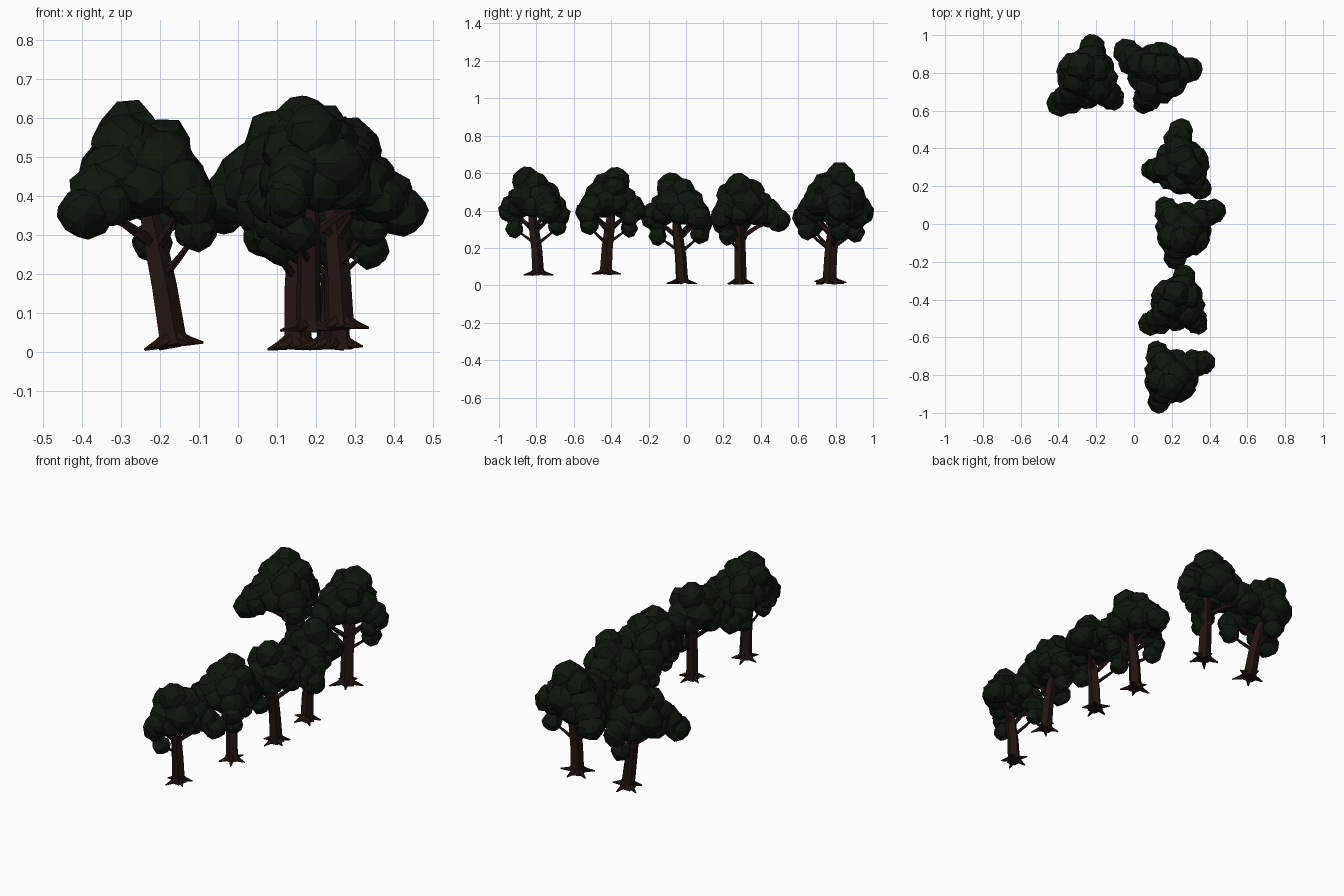
import bpy, bmesh, math, random
from mathutils import Vector, Matrix

if "Cube" in bpy.data.objects:
    bpy.data.objects.remove(bpy.data.objects["Cube"])

random.seed(4)

def material(name, rgb):
    m = bpy.data.materials.new(name)
    m.diffuse_color = (*rgb, 1)
    m.use_nodes = True
    m.node_tree.nodes["Principled BSDF"].inputs["Base Color"].default_value = m.diffuse_color
    return m

BARK = material("bark", (0.016, 0.007, 0.005))
LEAF = material("leaf", (0.004, 0.008, 0.0035))

# Foliage clumps in tree space: x, y, z, radius (the longest bough points to +x)
CLUMPS = [
    (.02, -.04, .45, .11), (0, -.07, .525, .078), (.06, -.03, .50, .075), (-.05, -.03, .48, .075),
    (0, .045, .45, .08), (.10, -.01, .43, .085), (.05, -.09, .43, .085), (-.04, .03, .41, .075),
    (.155, .0, .39, .075), (.21, 0, .35, .066), (.16, .035, .36, .055), (.10, -.06, .385, .065),
    (.07, .05, .39, .065), (-.05, -.08, .42, .082), (-.075, -.13, .385, .066),
    (-.09, -.145, .36, .058), (-.085, -.11, .32, .052), (-.055, -.12, .26, .05),
    (0, -.11, .38, .062), (-.015, .095, .38, .075), (-.02, .13, .335, .06),
    (-.025, .12, .275, .052), (-.075, -.03, .40, .06), (.02, .0, .385, .07),
]
# Trunk and boughs: paths of x, y, z, radius
TRUNK = [(0, 0, .003, .040), (0, -.004, .03, .032), (0, -.012, .15, .030),
         (0, -.03, .28, .027), (0, -.05, .42, .012)]
BOUGHS = [
    [(0, -.025, .25, .016), (.09, -.01, .31, .011), (.19, 0, .35, .006)],
    [(0, -.025, .25, .016), (-.04, -.08, .31, .011), (-.08, -.13, .37, .006)],
    [(0, -.02, .24, .015), (-.01, .06, .31, .010), (-.01, .12, .35, .006)],
    [(0, -.01, .17, .011), (-.015, .06, .22, .008), (-.03, .12, .27, .005)],
    [(0, -.02, .18, .010), (-.03, -.07, .22, .007), (-.055, -.12, .26, .004)],
]

def tube(bm, path, sides, lump=0.0):
    """Tapered faceted tube swept along a path."""
    pts = [Vector(p[:3]) for p in path]
    rings = []
    for i, p in enumerate(pts):
        d = pts[min(i + 1, len(pts) - 1)] - pts[max(i - 1, 0)]
        q = d.to_track_quat('Z', 'Y')
        ring = []
        for k in range(sides):
            a = 2 * math.pi * k / sides
            r = path[i][3] * (1 + lump * (-1) ** k)
            ring.append(bm.verts.new(p + q @ Vector((r * math.cos(a), r * math.sin(a), 0))))
        rings.append(ring)
    for a, b in zip(rings, rings[1:]):
        for k in range(sides):
            j = (k + 1) % sides
            bm.faces.new((a[k], a[j], b[j], b[k]))
    bm.faces.new(rings[0][::-1])
    bm.faces.new(rings[-1])

def finish(bm, name, mat):
    bmesh.ops.recalc_face_normals(bm, faces=bm.faces)
    me = bpy.data.meshes.new(name)
    bm.to_mesh(me)
    bm.free()
    me.materials.append(mat)
    return me

# Wood: trunk, boughs and splayed roots
bm = bmesh.new()
tube(bm, TRUNK, 10, 0.1)
for b in BOUGHS:
    tube(bm, b, 5)
for k in range(5):
    a = 2 * math.pi * k / 5 + 0.3
    c, s = math.cos(a), math.sin(a)
    reach = .075 + .012 * (k % 2)
    tube(bm, [(.012 * c, .012 * s, .025, .018), (.042 * c, .042 * s, .011, .012),
              (reach * c, reach * s, .003, .003)], 5)
wood = finish(bm, "wood", BARK)

# Foliage: jittered low-poly balls
bm = bmesh.new()
for x, y, z, r in CLUMPS:
    turn = Matrix.Rotation(random.uniform(0, 6), 4, 'Z') @ Matrix.Rotation(random.uniform(0, 3), 4, 'X')
    made = bmesh.ops.create_icosphere(bm, subdivisions=2, radius=r,
                                      matrix=Matrix.Translation((x, y, z)) @ turn)
    for v in made["verts"]:
        v.co += Vector([random.uniform(-.09, .09) * r for _ in range(3)])
leaves = finish(bm, "leaves", LEAF)

# Row of trees: x, y, z of base, heading, scale, lean towards -x (degrees)
TREES = [
    (-.165, .765, .012, 214, 1.06, 7),
    (.15, .765, .007, 139, 1.07, 3),
    (.23, .29, .006, 83, .98, 1),
    (.255, -.02, .008, 25, .98, 3),
    (.265, -.43, .058, 209, .95, 1),
    (.18, -.79, .053, 16, .96, 1),
]
for i, (x, y, z, heading, size, lean) in enumerate(TREES, 1):
    place = (Matrix.Translation((x, y, z)) @ Matrix.Rotation(math.radians(-lean), 4, 'Y')
             @ Matrix.Rotation(math.radians(heading), 4, 'Z') @ Matrix.Scale(size, 4))
    for part, mesh in (("trunk", wood), ("foliage", leaves)):
        ob = bpy.data.objects.new(f"tree_{i}_{part}", mesh)
        ob.matrix_world = place
        bpy.context.collection.objects.link(ob)
